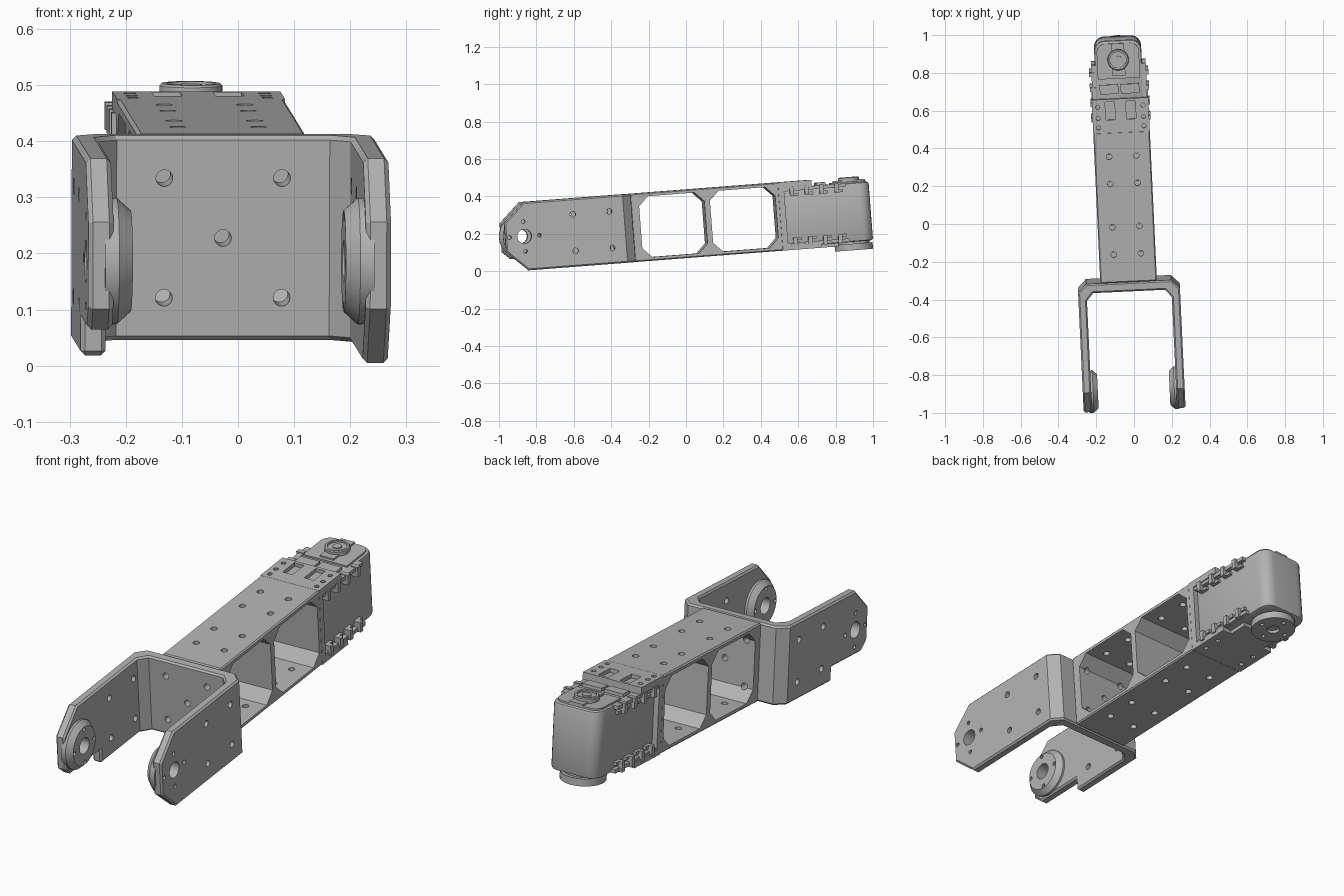
import bpy, bmesh, math
from mathutils import Matrix, Vector

old = bpy.data.objects.get("Cube")
if old:
    bpy.data.objects.remove(old, do_unlink=True)

grey = bpy.data.materials.new("light_grey")
grey.use_nodes = True
grey.diffuse_color = (0.45, 0.45, 0.45, 1)
grey.node_tree.nodes["Principled BSDF"].inputs["Base Color"].default_value = (0.45, 0.45, 0.45, 1)

# The arm is built straight along y, then posed with a slight yaw and pitch
POSE = (Matrix.Translation((-0.043, 0, 0.254)) @ Matrix.Rotation(math.radians(2.7), 4, 'Z')
        @ Matrix.Rotation(math.radians(4.4), 4, 'X'))
H = 0.183          # half height of the frame
parts = []


def prism(bm, pts, axis, a, b, taper=1.0):
    """Extrude a 2D outline along an axis from a to b, with optional taper."""
    mid = sum((Vector(p) for p in pts), Vector((0, 0))) / len(pts)

    def place(p, d):
        return {'x': (d, p[0], p[1]), 'y': (p[0], d, p[1]), 'z': (p[0], p[1], d)}[axis]
    low = [bm.verts.new(place(p, a)) for p in pts]
    high = [bm.verts.new(place(mid + (Vector(p) - mid) * taper, b)) for p in pts]
    bm.faces.new(low)
    bm.faces.new(high)
    n = len(pts)
    for i in range(n):
        bm.faces.new((low[i], low[(i + 1) % n], high[(i + 1) % n], high[i]))


def box(bm, x0, x1, y0, y1, z0, z1):
    prism(bm, [(x0, y0), (x1, y0), (x1, y1), (x0, y1)], 'z', z0, z1)


def ring(c, r, n=32):
    return [(c[0] + r * math.cos(math.tau * i / n), c[1] + r * math.sin(math.tau * i / n))
            for i in range(n)]


def octagon(x0, x1, y0, y1, c):
    return [(x0 + c, y0), (x1 - c, y0), (x1, y0 + c), (x1, y1 - c),
            (x1 - c, y1), (x0 + c, y1), (x0, y1 - c), (x0, y0 + c)]


def round_plan(half, y0, y1, r, steps=6):
    """Plan outline with square front corners and rounded back corners."""
    arc = [math.pi / 2 * i / steps for i in range(steps + 1)]
    right = [(half - r + r * math.cos(t), y1 - r + r * math.sin(t)) for t in arc]
    return [(half, y0)] + right + [(-x, y) for x, y in reversed(right)] + [(-half, y0)]


def make(name, bm, keep=True):
    bmesh.ops.recalc_face_normals(bm, faces=bm.faces)
    me = bpy.data.meshes.new(name)
    bm.to_mesh(me)
    bm.free()
    ob = bpy.data.objects.new(name, me)
    bpy.context.collection.objects.link(ob)
    if keep:
        me.materials.append(grey)
        parts.append(ob)
    return ob


def apply_mods(ob):
    dg = bpy.context.evaluated_depsgraph_get()
    me = bpy.data.meshes.new_from_object(ob.evaluated_get(dg))
    ob.modifiers.clear()
    ob.data = me


def bevel(ob, width, segments=1):
    m = ob.modifiers.new("bevel", 'BEVEL')
    m.width, m.segments = width, segments
    m.limit_method, m.angle_limit = 'ANGLE', math.radians(60)
    apply_mods(ob)


def cut(ob, bm):
    cutter = make("cutter", bm, keep=False)
    cutter.hide_render = True
    m = ob.modifiers.new("cut", 'BOOLEAN')
    m.operation, m.solver, m.object = 'DIFFERENCE', 'EXACT', cutter
    apply_mods(ob)
    bpy.data.objects.remove(cutter, do_unlink=True)


PIVOT = (-0.88, 0.0)


def plate_holes(bm):
    # Five screw holes through the fork back and the beam end wall
    for c in [(sx * 0.105, sz * 0.107) for sx in (-1, 1) for sz in (-1, 1)] + [(0, 0)]:
        prism(bm, ring(c, 0.015, 16), 'y', -0.4, -0.2)


def arm_holes(bm):
    # Pivot bore with its screw circle, and four side screws
    prism(bm, ring(PIVOT, 0.038), 'x', -0.4, 0.4)
    for i in range(4):
        t = math.tau * i / 4
        c = (PIVOT[0] + 0.08 * math.cos(t), 0.08 * math.sin(t))
        prism(bm, ring(c, 0.01, 12), 'x', -0.4, 0.4)
    for y in (-0.613, -0.417):
        for z in (-0.098, 0.098):
            prism(bm, ring((y, z), 0.015, 16), 'x', -0.4, 0.4)


# Fork: one bent strap with chamfered corners and trimmed tips
TIP = -0.983
outer = [(0.27, TIP), (0.27, -0.34), (0.225, -0.295)]
inner = [(0.19, -0.345), (0.225, -0.385), (0.225, TIP)]
half = outer + [(-x, y) for x, y in reversed(outer)]
strap = half + [(-x, y) for x, y in reversed(inner)] + inner
bm = bmesh.new()
prism(bm, strap, 'z', -H, H)
fork = make("fork", bm)
bm = bmesh.new()
for s in (-1, 1):
    prism(bm, [(TIP - 0.04, s * 0.04), (-0.83, s * 0.222), (TIP - 0.04, s * 0.222)], 'x', -0.4, 0.4)
cut(fork, bm)
bm = bmesh.new()
box(bm, -0.4, 0, -1.1, -0.70, -0.3, -0.118)
cut(fork, bm)
bevel(fork, 0.008)
for holes in (plate_holes, arm_holes):
    bm = bmesh.new()
    holes(bm)
    cut(fork, bm)

# Tapered pivot bosses on the inner faces
for s, side in ((-1, "right"), (1, "left")):
    bm = bmesh.new()
    prism(bm, ring(PIVOT, 0.113), 'x', s * 0.24, s * 0.215)
    prism(bm, ring(PIVOT, 0.113), 'x', s * 0.215, s * 0.19, 0.8)
    bmesh.ops.remove_doubles(bm, verts=bm.verts, dist=1e-5)
    inside = [f for f in bm.faces if len(f.verts) > 4 and abs(f.calc_center_median().x - s * 0.215) < 1e-3]
    bmesh.ops.delete(bm, geom=inside, context='FACES_ONLY')
    boss = make(side + "_pivot_boss", bm)
    bm = bmesh.new()
    arm_holes(bm)
    cut(boss, bm)

# Beam with two octagonal windows and screw holes
bm = bmesh.new()
box(bm, -0.15, 0.15, -0.296, 0.505, -H, H)
beam = make("beam", bm)
bevel(beam, 0.006)
bm = bmesh.new()
for y in (-0.25, 0.13):
    prism(bm, octagon(y, y + 0.35, -0.163, 0.163, 0.05), 'x', -0.3, 0.3)
cut(beam, bm)
bm = bmesh.new()
plate_holes(bm)
for x in (-0.072, 0.072):
    for y in (-0.145, 0.0, 0.23, 0.375):
        prism(bm, ring((x, y), 0.015, 16), 'z', -0.3, 0.3)
cut(beam, bm)

# Mounting plates that hold the motor above and below
bm = bmesh.new()
box(bm, -0.15, 0.15, 0.50, 0.68, 0.148, H)
top_plate = make("top_mount_plate", bm)
bm = bmesh.new()
for s in (-1, 1):
    box(bm, s * 0.03, s * 0.08, 0.57, 0.665, 0.165, 0.3)
    for y in (0.53, 0.58, 0.64):
        prism(bm, ring((s * 0.12, y), 0.011, 12), 'z', 0.165, 0.3)
cut(top_plate, bm)
bm = bmesh.new()
box(bm, -0.15, 0.15, 0.50, 0.71, -H, -0.155)
box(bm, -0.10, 0.10, 0.71, 0.80, -H, -0.155)
bottom_plate = make("bottom_mount_plate", bm)
bm = bmesh.new()
for s in (-1, 1):
    for y in (0.55, 0.63):
        prism(bm, ring((s * 0.11, y), 0.011, 12), 'z', -0.3, -0.168)
cut(bottom_plate, bm)

# Motor housing with rounded back corners
bm = bmesh.new()
prism(bm, round_plan(0.125, 0.50, 0.988, 0.055), 'z', -0.165, 0.15)
bevel(make("motor_housing", bm), 0.012, 2)

# Raised lid, connector covers and top bearing
bm = bmesh.new()
prism(bm, round_plan(0.112, 0.785, 0.972, 0.045), 'z', 0.145, 0.158)
for s in (-1, 1):
    box(bm, s * 0.006, s * 0.105, 0.705, 0.755, 0.145, 0.165)
box(bm, -0.035, 0.035, 0.80, 0.972, 0.15, 0.166)
make("motor_lid", bm)

HUB = (0, 0.886)
bm = bmesh.new()
prism(bm, ring(HUB, 0.056), 'z', 0.15, 0.182)
bearing = make("top_bearing", bm)
bevel(bearing, 0.004)
bm = bmesh.new()
prism(bm, ring(HUB, 0.043), 'z', 0.174, 0.3)
cut(bearing, bm)
bm = bmesh.new()
prism(bm, ring(HUB, 0.02, 20), 'z', 0.17, 0.18)
make("bearing_pin", bm)

# Output horn below
bm = bmesh.new()
prism(bm, ring(HUB, 0.085), 'z', -0.16, -0.176)
prism(bm, ring(HUB, 0.102), 'z', -0.175, -0.21)
horn = make("output_horn", bm)
bm = bmesh.new()
prism(bm, ring(HUB, 0.03, 20), 'z', -0.195, -0.3)
for i in range(4):
    t = math.tau * i / 4
    prism(bm, ring((0.07 * math.cos(t), HUB[1] + 0.07 * math.sin(t)), 0.01, 12), 'z', -0.195, -0.3)
cut(horn, bm)

# Side rails with clips, mirrored left and right
bm = bmesh.new()
for s in (-1, 1):
    box(bm, s * 0.12, s * 0.15, 0.50, 0.53, -0.16, 0.15)
    for z, d in ((0.15, -1), (-0.163, 1)):
        box(bm, s * 0.12, s * 0.145, 0.53, 0.86, z, z + d * 0.018)
        for i in range(4):
            y = 0.56 + 0.08 * i
            box(bm, s * 0.12, s * 0.157, y, y + 0.022, z - d * 0.004, z + d * 0.045)
            box(bm, s * 0.12, s * 0.14, y + 0.022, y + 0.045, z + d * 0.03, z + d * 0.045)
make("side_rails", bm)

# Pose everything and smooth the round surfaces
bpy.ops.object.select_all(action='DESELECT')
for ob in parts:
    ob.data.transform(POSE)
    ob.select_set(True)
bpy.context.view_layer.objects.active = parts[0]
bpy.ops.object.shade_smooth_by_angle(angle=math.radians(30))
